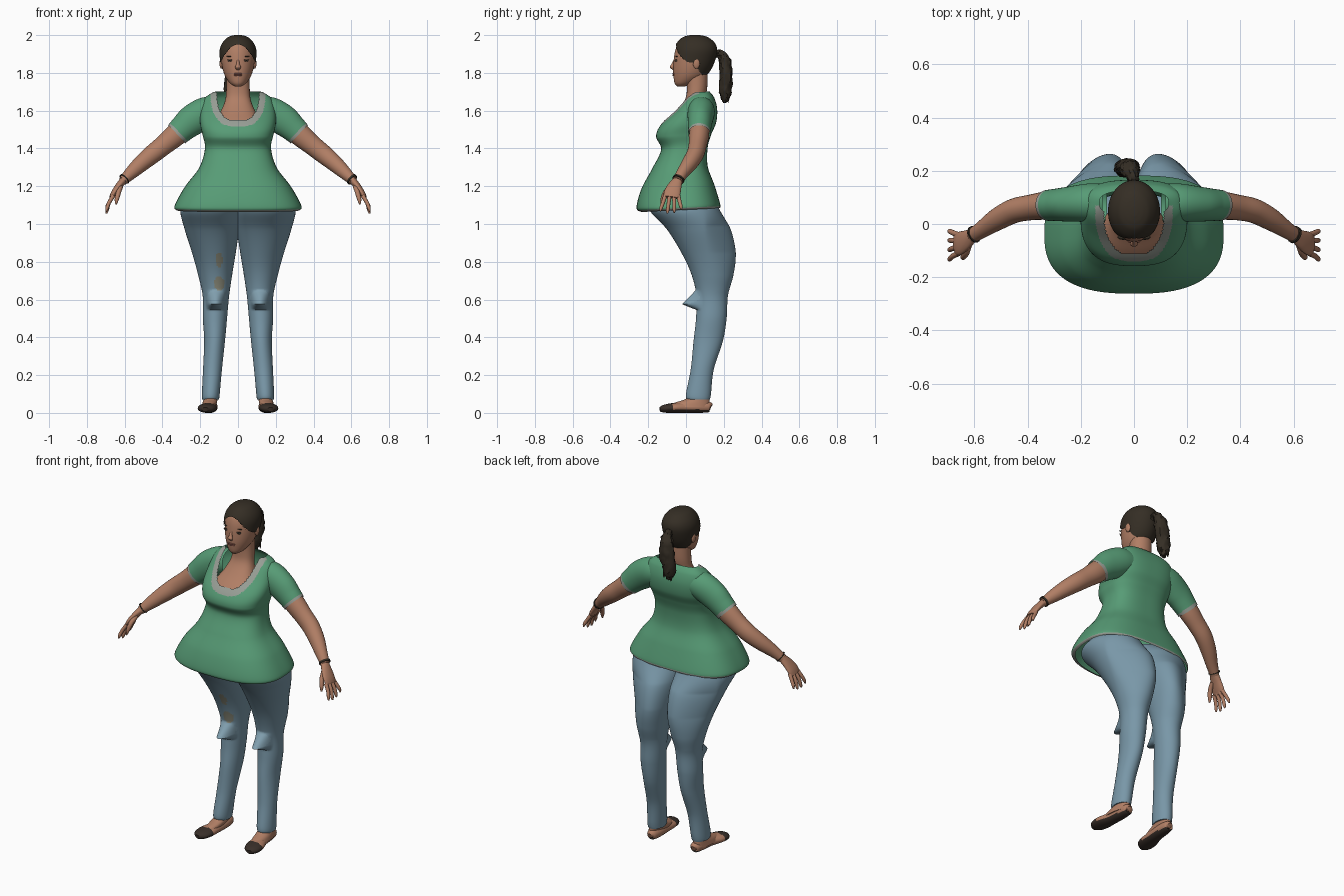
import bpy, bmesh, math, random
from mathutils import Vector

random.seed(4)
cube = bpy.data.objects.get("Cube")
if cube:
    bpy.data.objects.remove(cube)


def material(name, r, g, b):
    mat = bpy.data.materials.new(name)
    mat.use_nodes = True
    mat.diffuse_color = (r, g, b, 1)
    shader = mat.node_tree.nodes["Principled BSDF"]
    shader.inputs["Base Color"].default_value = (r, g, b, 1)
    shader.inputs["Roughness"].default_value = 0.8
    return mat


GREEN = material("shirt green", .095, .33, .18)
TRIM = material("trim grey", .31, .34, .30)
DENIM = material("denim blue", .19, .31, .39)
FADED = material("faded denim", .22, .35, .43)
PATCH = material("tan patch", .25, .25, .19)
SKIN = material("skin", .44, .21, .13)
LIPS = material("lip brown", .31, .115, .085)
HAIR = material("dark brown hair", .035, .027, .018)
SHOE = material("shoe dark brown", .04, .028, .022)
WHITE = material("eye white", .40, .33, .28)


def finish(name, bm, mats, rule=None):
    """Turn a bmesh into a smooth object, colouring faces by a rule."""
    bmesh.ops.recalc_face_normals(bm, faces=bm.faces)
    if rule:
        for face in bm.faces:
            face.material_index = rule(face.calc_center_median())
    mesh = bpy.data.meshes.new(name)
    bm.to_mesh(mesh)
    bm.free()
    for mat in mats:
        mesh.materials.append(mat)
    obj = bpy.data.objects.new(name, mesh)
    bpy.context.collection.objects.link(obj)
    bpy.ops.object.select_all(action='DESELECT')
    obj.select_set(True)
    bpy.context.view_layer.objects.active = obj
    bpy.ops.object.shade_smooth_by_angle(angle=math.radians(45))
    return obj


def spline(rows, steps):
    """Smooth interpolation through rows of numbers."""
    out = []
    for i in range(len(rows) - 1):
        a, b = rows[max(i - 1, 0)], rows[i]
        c, d = rows[i + 1], rows[min(i + 2, len(rows) - 1)]
        for k in range(steps):
            t = k / steps
            out.append([q + t * ((r - p) + t * ((2 * p - 5 * q + 4 * r - s)
                        + t * (3 * (q - r) + s - p))) / 2
                        for p, q, r, s in zip(a, b, c, d)])
    return out + [list(rows[-1])]


def loft(name, rows, mats, rule=None, keep=None, warp=None, side=None, flip=1,
         segs=24, steps=5, front_power=2, back_power=2, caps=True):
    """Skin rows of (x, y, z, radius_u, radius_v); level rings unless side is given."""
    path = spline(rows, steps)
    bm = bmesh.new()
    rings = []
    for i, (x, y, z, ru, rv) in enumerate(path):
        u, v = Vector((1, 0, 0)), Vector((0, 1, 0))
        if side:
            t = (Vector(path[min(i + 1, len(path) - 1)][:3])
                 - Vector(path[max(i - 1, 0)][:3])).normalized()
            u = Vector(side)
            u = (u - t * u.dot(t)).normalized()
            v = t.cross(u)
        ring = []
        for k in range(segs):
            a = math.tau * k / segs
            c, s = math.cos(a), math.sin(a)
            e = 2 / (front_power if s < 0 else back_power)
            co = (Vector((x, y, z)) + u * ru * math.copysign(abs(c) ** e, c)
                  + v * rv * math.copysign(abs(s) ** e, s))
            if warp:
                co = warp(co)
            co.x *= flip
            ring.append(bm.verts.new(co))
        rings.append(ring)
    for low, high in zip(rings, rings[1:]):
        for k in range(segs):
            n = (k + 1) % segs
            bm.faces.new((low[k], low[n], high[n], high[k]))
    if caps:
        bm.faces.new(rings[0])
        bm.faces.new(rings[-1])
    if keep:
        drop = [f for f in bm.faces if not keep(f.calc_center_median())]
        bmesh.ops.delete(bm, geom=drop, context='FACES')
    return finish(name, bm, mats, rule)


def level(rows, grow=0):
    """Rows of (z, front, back, half_width, x) become level loft rows."""
    return [(x, (f + b) / 2, z + grow * .8, w + grow, (b - f) / 2 + grow)
            for z, f, b, w, x in rows]


def blob(name, place, size, mat):
    bm = bmesh.new()
    bmesh.ops.create_uvsphere(bm, u_segments=20, v_segments=12, radius=1)
    bmesh.ops.scale(bm, vec=size, verts=bm.verts)
    bmesh.ops.translate(bm, vec=place, verts=bm.verts)
    return finish(name, bm, [mat])


# Shirt body with a scooped neckline and a flared open hem
def neck(c, wide, deep):
    return abs(c.x / wide) ** 2.7 + abs((c.z - 1.71) / deep) ** 2.7


def hem_tilt(co):
    return co + Vector((0, 0, co.y * .05))


def shirt_rule(c):
    hem = c.z - c.y * .05 < 1.086
    collar = c.y < .07 and neck(c, .146, .195) < 1
    return 1 if hem or collar else 0


shirt = level([
    (1.075, -.235, .18, .325, 0), (1.10, -.262, .18, .335, 0), (1.2, -.235, .15, .28, 0),
    (1.3, -.18, .115, .205, 0), (1.4, -.132, .115, .175, 0), (1.47, -.158, .135, .187, 0),
    (1.53, -.135, .16, .2, 0), (1.6, -.065, .165, .198, 0), (1.66, -.01, .15, .178, 0),
    (1.695, .03, .125, .13, 0)])
loft("shirt_body", shirt, [GREEN, TRIM], shirt_rule, warp=hem_tilt, segs=160, steps=16,
     front_power=2.6, back_power=2.8, caps=False,
     keep=lambda c: c.y > .07 or neck(c, .112, .162) > 1)

# Neck and chest
loft("neck_and_chest", level([
    (1.47, -.14, .07, .14, 0), (1.51, -.137, .07, .135, 0), (1.55, -.103, .08, .12, 0),
    (1.6, -.05, .09, .09, 0), (1.66, -.005, .1, .067, 0), (1.72, .005, .112, .062, 0),
    (1.8, .0, .115, .06, 0)]), [SKIN], segs=40, front_power=2.4)

# Head and the hair shell that follows it
head = [(1.727, -.045, -.01, .015, 0), (1.745, -.06, .04, .042, 0), (1.78, -.066, .1, .067, 0),
        (1.82, -.068, .13, .081, 0), (1.87, -.065, .15, .089, 0), (1.915, -.058, .158, .09, 0),
        (1.95, -.044, .148, .078, 0), (1.978, -.018, .118, .054, 0), (1.99, .008, .09, .031, 0),
        (1.995, .035, .06, .007, 0)]
loft("head", level(head), [SKIN], segs=48)
loft("hair", level(head, .007), [HAIR], segs=96, steps=12,
     keep=lambda c: c.z > min(1.95 - 11 * c.x ** 2, 1.95 - 1.4 * (c.y + .03)))


# Ponytail with a ragged surface
def ragged(co):
    return co + Vector([random.uniform(-.005, .005) for _ in range(3)])


loft("ponytail", [(0, .14, 1.895, .015, .015), (-.005, .18, 1.9, .022, .02),
                  (-.015, .206, 1.86, .036, .03), (-.025, .212, 1.78, .042, .033),
                  (-.035, .208, 1.7, .037, .032), (-.035, .21, 1.645, .012, .012)],
     [HAIR], side=(1, 0, 0), warp=ragged, segs=20)
for i in range(7):
    x = -.06 + i * .009
    loft("ponytail_tuft", [(x, .21, 1.72, .012, .012),
                           (x, .2 + random.random() * .03, 1.64 + random.random() * .03,
                            .001, .001)], [HAIR], side=(1, 0, 0), segs=6)

# Face
loft("nose", [(0, -.058, 1.872, .006, .006), (0, -.069, 1.845, .009, .009),
              (0, -.074, 1.83, .015, .011), (0, -.066, 1.815, .008, .004)],
     [SKIN], segs=16)
blob("upper_lip", (0, -.064, 1.795), (.025, .008, .005), LIPS)
blob("lower_lip", (0, -.063, 1.787), (.021, .009, .005), LIPS)


def shape_leg(co):
    """Pull a pointed fold out at the knee and draw the seat towards the middle."""
    gap = co.z - .575
    peak = max(0, 1 - abs(gap) / (.075 if gap > 0 else .03))
    width = max(0, 1 - ((co.x - .118) / .052) ** 2)
    if co.y < .13:
        co.y -= .078 * peak * width
    seat = max(0, min(1, (co.z - .65) / .2, (1.09 - co.z) / .1))
    co.y -= (co.x - .12) * .4 * seat * max(0, co.y - .1) / .13
    return co


def oval(c, x, z, wide, tall):
    return c.y < .1 and ((c.x - x) / wide) ** 2 + ((c.z - z) / tall) ** 2 < 1


def jeans_rule(c):
    if oval(c, -.1, .81, .017, .042) or oval(c, -.1, .685, .028, .038):
        return 2
    return 1 if oval(c, math.copysign(.115, c.x), .61, .05, .045) else 0


leg = level([
    (1.17, -.12, .08, .12, .13), (1.12, -.17, .145, .14, .138), (1.07, -.19, .182, .16, .145),
    (.97, -.10, .235, .144, .138), (.84, -.02, .258, .114, .127), (.73, .03, .25, .09, .121),
    (.62, .055, .222, .07, .117), (.5, .053, .215, .064, .122), (.38, .04, .195, .055, .124),
    (.23, .025, .147, .05, .135), (.1, .0, .132, .047, .144), (.07, .006, .126, .044, .145)])

for label, s in (("left", 1), ("right", -1)):
    # Eyes, brows and ears
    blob(label + "_eye", (.041 * s, -.053, 1.864), (.014, .006, .005), WHITE)
    blob(label + "_iris", (.041 * s, -.057, 1.864), (.006, .004, .005), HAIR)
    blob(label + "_eyelid", (.041 * s, -.0535, 1.869), (.018, .006, .003), HAIR)
    blob(label + "_brow", (.043 * s, -.0495, 1.887), (.02, .006, .002), HAIR)
    blob(label + "_ear", (.088 * s, .055, 1.85), (.01, .018, .028), SKIN)

    # Sleeve with a trimmed cuff
    loft(label + "_sleeve", [
        (.11, .08, 1.60, .07, .07), (.17, .08, 1.59, .072, .082), (.24, .075, 1.55, .066, .082),
        (.29, .072, 1.508, .061, .072), (.325, .07, 1.475, .058, .066)],
        [GREEN, TRIM], lambda c: int(abs(c.x) - c.z > -1.172), side=(0, 1, 0), flip=s,
        segs=40, steps=10, caps=False)

    # Bare arm down to the wrist
    loft(label + "_arm", [
        (.25, .075, 1.545, .05, .06), (.325, .07, 1.475, .053, .06), (.39, .062, 1.42, .048, .053),
        (.45, .05, 1.372, .046, .05), (.51, .02, 1.322, .042, .044),
        (.57, -.02, 1.267, .032, .034), (.61, -.045, 1.228, .027, .024)],
        [SKIN], side=(0, 1, 0), flip=s, segs=28)
    band = .007 if s > 0 else .003
    loft(label + "_bracelet", [(.600, -.038, 1.24, .033, .031),
                               (.600 + band, -.038 - band * .6, 1.24 - band, .033, .031)],
         [HAIR], side=(0, 1, 0), flip=s)

    # Hand, four fingers and thumb
    loft(label + "_palm", [
        (.605, -.042, 1.233, .025, .02), (.632, -.06, 1.2, .037, .018),
        (.656, -.073, 1.165, .044, .016), (.67, -.078, 1.14, .04, .012)],
        [SKIN], side=(0, 1, 0), flip=s)
    for i in range(4):
        y, drop = -.11 + i * .023, (.0, .012, .008, -.008)[i]
        loft(label + "_finger", [
            (.66, y, 1.15, .011, .011), (.683, y - .012 + i * .007, 1.112, .01, .01),
            (.693, y - .022 + i * .012, 1.085 - drop, .009, .009),
            (.697, y - .026 + i * .014, 1.068 - drop, .004, .004)],
            [SKIN], side=(0, 1, 0), flip=s, segs=12)
    loft(label + "_thumb", [
        (.622, -.075, 1.2, .014, .014), (.632, -.108, 1.168, .013, .013),
        (.642, -.124, 1.13, .011, .011), (.645, -.13, 1.105, .004, .004)],
        [SKIN], side=(0, 1, 0), flip=s, segs=12)

    # Jeans leg with knee fold
    loft(label + "_jeans_leg", leg, [DENIM, FADED, PATCH], jeans_rule, warp=shape_leg,
         flip=s, segs=72, steps=16)

    # Ankle, instep and slip-on shoe
    loft(label + "_ankle", level([
        (.11, .02, .12, .036, .145), (.075, .0, .125, .037, .145),
        (.052, -.065, .125, .038, .15), (.03, -.1, .12, .038, .155)]), [SKIN], flip=s)
    loft(label + "_shoe", [
        (.143, .132, .03, .012, .014), (.143, .122, .032, .028, .028),
        (.145, .07, .032, .037, .032), (.15, 0, .029, .04, .029), (.162, -.07, .026, .05, .026),
        (.17, -.115, .022, .041, .021), (.173, -.138, .018, .016, .012)],
        [SHOE, SKIN], lambda c: int(c.z > .017 and c.y > -.07), side=(1, 0, 0), flip=s,
        segs=32, steps=8, warp=lambda co: Vector((co.x, co.y, max(co.z, 0))))
